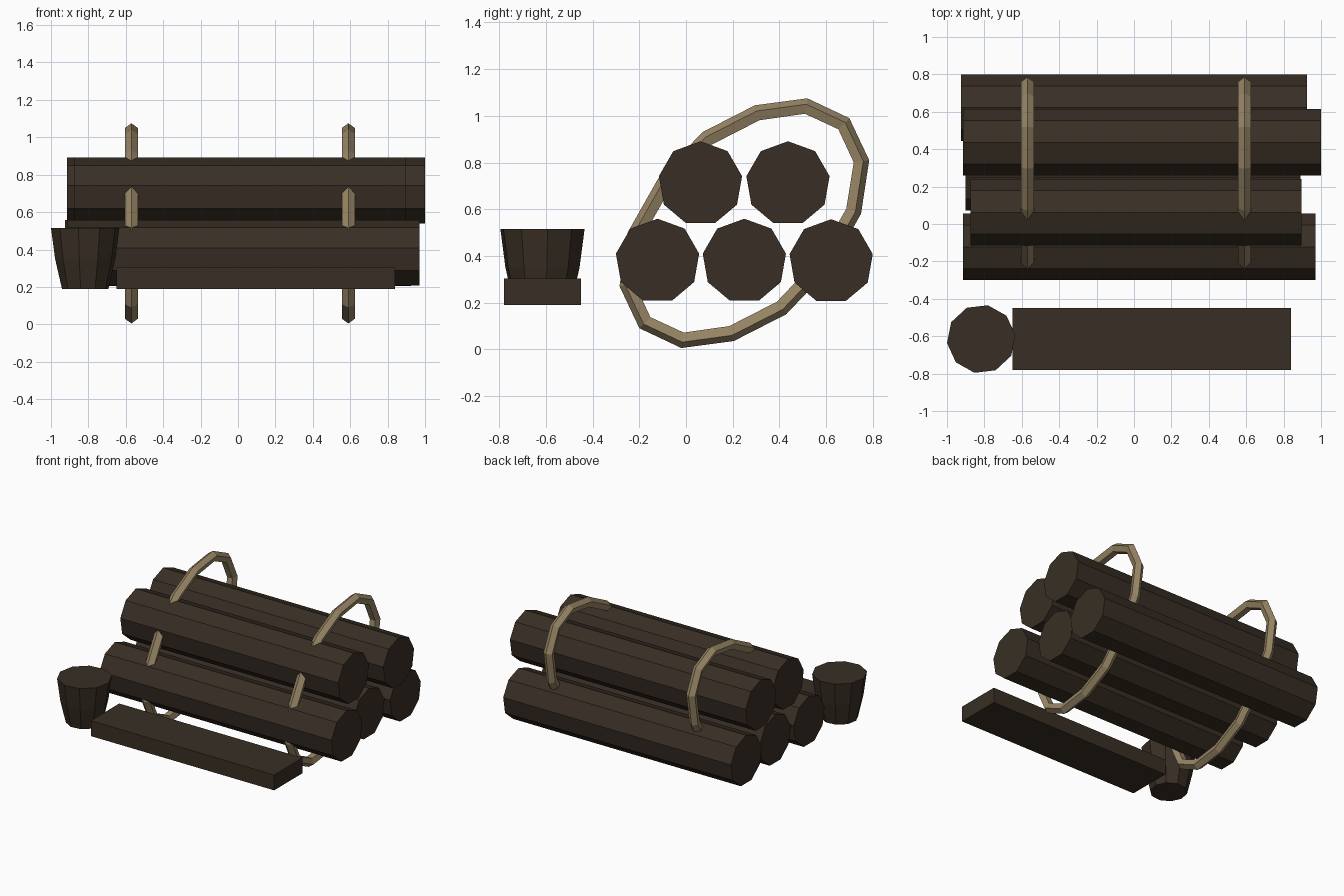
import bpy
import bmesh
import math
from mathutils import Vector

cube = bpy.data.objects.get("Cube")
if cube:
    bpy.data.objects.remove(cube, do_unlink=True)


def make_material(name, rgb):
    mat = bpy.data.materials.new(name)
    mat.use_nodes = True
    colour = (*rgb, 1.0)
    mat.diffuse_color = colour
    bsdf = next(n for n in mat.node_tree.nodes if n.type == 'BSDF_PRINCIPLED')
    bsdf.inputs["Base Color"].default_value = colour
    return mat


dark_wood = make_material("dark_wood", (0.04, 0.028, 0.018))
rope_tan = make_material("rope_tan", (0.31, 0.235, 0.13))


def loft(name, rings, mat, closed=False):
    """Skin a sequence of equal-sized rings, capped unless closed."""
    bm = bmesh.new()
    loops = [[bm.verts.new(p) for p in ring] for ring in rings]
    pairs = list(zip(loops, loops[1:]))
    if closed:
        pairs.append((loops[-1], loops[0]))
    else:
        bm.faces.new(loops[0])
        bm.faces.new(loops[-1])
    for a, b in pairs:
        n = len(a)
        for i in range(n):
            j = (i + 1) % n
            bm.faces.new((a[i], a[j], b[j], b[i]))
    bmesh.ops.recalc_face_normals(bm, faces=bm.faces)
    mesh = bpy.data.meshes.new(name)
    bm.to_mesh(mesh)
    bm.free()
    mesh.materials.append(mat)
    obj = bpy.data.objects.new(name, mesh)
    bpy.context.collection.objects.link(obj)
    return obj


def polygon(sides, radius, start):
    angles = [start + math.tau * i / sides for i in range(sides)]
    return [(radius * math.cos(a), radius * math.sin(a)) for a in angles]


# Stacked nine-sided logs: y, z, left end and right end along x
logs = {
    "log_lower_front": (-0.122, 0.378, -0.915, 0.97),
    "log_lower_middle": (0.25, 0.378, -0.9, 0.89),
    "log_lower_back": (0.622, 0.376, -0.925, 0.925),
    "log_upper_front": (0.062, 0.71, -0.875, 0.895),
    "log_upper_back": (0.437, 0.71, -0.915, 1.0),
}
for name, (y, z, x0, x1) in logs.items():
    section = polygon(9, 0.181, math.pi / 2)
    loft(name, [[(x, y + u, z + v) for u, v in section] for x in (x0, x1)], dark_wood)

# Rope loops: half of the outer outline, the rest by point symmetry
centre = Vector((0.25, 0.54))
half = [(0.52, 1.075), (0.295, 1.045), (0.07, 0.93), (-0.12, 0.73),
        (-0.25, 0.5), (-0.285, 0.27), (-0.2, 0.09)]
outline = [Vector(p) for p in half]
outline += [2 * centre - p for p in outline]
radius = 0.037


def rope_rings(x):
    rings = []
    n = len(outline)
    for i, p in enumerate(outline):
        d0 = (p - outline[i - 1]).normalized()
        d1 = (outline[(i + 1) % n] - p).normalized()
        t = (d0 + d1).normalized()
        out = Vector((t.y, -t.x))
        if out.dot(p - centre) < 0:
            out = -out
        mid = p - out * radius
        ring = []
        for u, v in polygon(5, radius, 0):
            q = mid + out * u
            ring.append((x + v, q.x, q.y))
        rings.append(ring)
    return rings


for name, x in (("rope_loop_right", -0.57), ("rope_loop_left", 0.59)):
    loft(name, rope_rings(x), rope_tan, closed=True)

# Chopping stump, flaring upward
profile = [(0.19, 0.125), (0.35, 0.162), (0.515, 0.184)]
loft("stump", [[(-0.817 + u, -0.615 + v, z) for u, v in polygon(10, r, math.radians(6.7))]
               for z, r in profile], dark_wood)

# Plank lying in front of the stack
corners = [(-0.65, -0.78), (0.84, -0.78), (0.84, -0.45), (-0.65, -0.45)]
loft("plank", [[(x, y, z) for x, y in corners] for z in (0.19, 0.303)], dark_wood)
